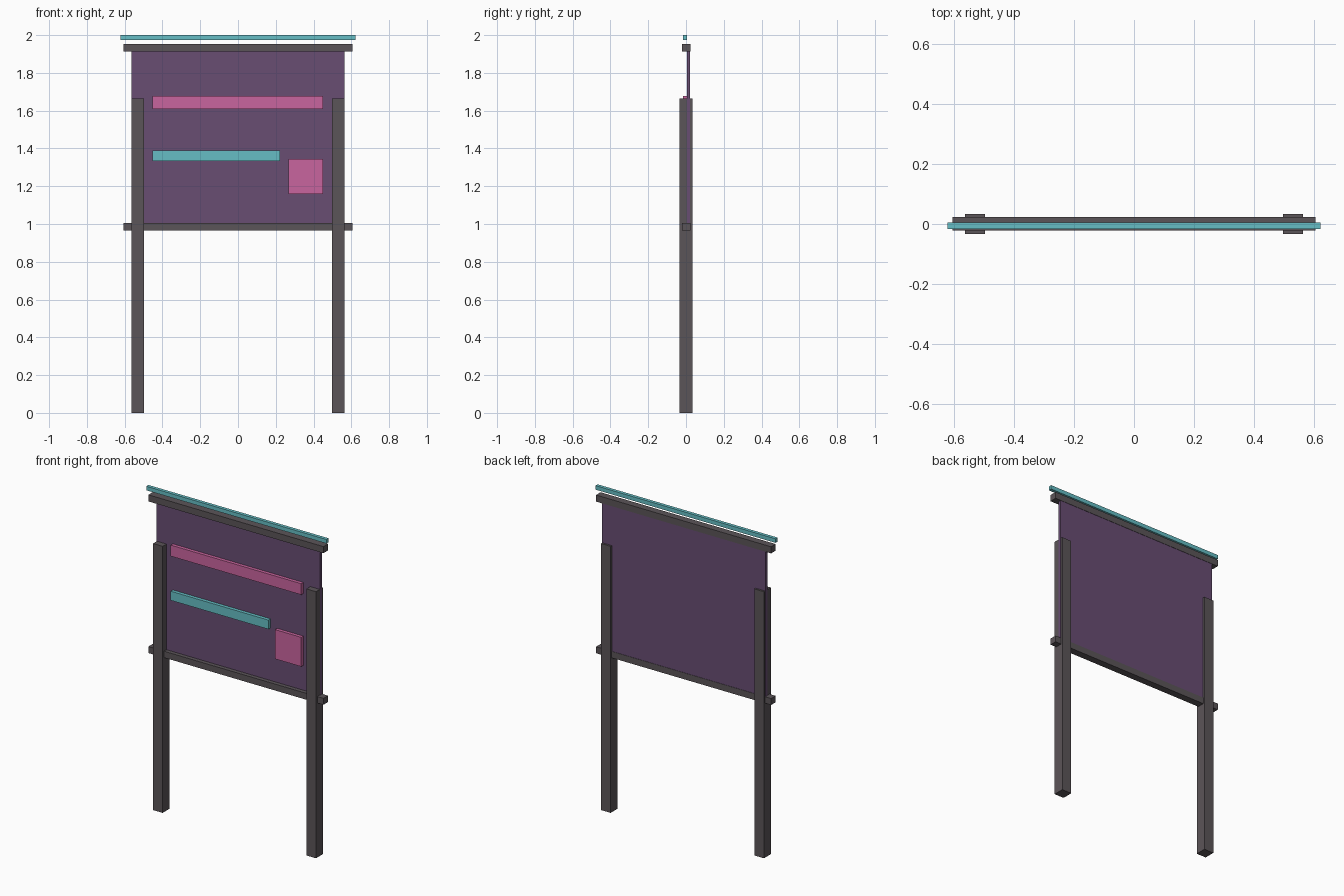
import bpy

if "Cube" in bpy.data.objects:
    bpy.data.objects.remove(bpy.data.objects["Cube"])


def material(name, rgb):
    m = bpy.data.materials.new(name)
    m.diffuse_color = (*rgb, 1.0)
    m.use_nodes = True
    m.node_tree.nodes["Principled BSDF"].inputs["Base Color"].default_value = m.diffuse_color
    return m


GREY = material("dark grey metal", (0.105, 0.090, 0.098))
PURPLE = material("purple panel", (0.138, 0.074, 0.171))
CYAN = material("cyan", (0.133, 0.515, 0.558))
PINK = material("pink", (0.584, 0.130, 0.347))


def box(name, x, y, z, mat):
    """Box from (min, max) ranges on each axis."""
    bpy.ops.mesh.primitive_cube_add(size=1)
    o = bpy.context.object
    o.name = name
    o.location = [(a + b) / 2 for a, b in (x, y, z)]
    o.scale = [b - a for a, b in (x, y, z)]
    bpy.ops.object.transform_apply(location=True, rotation=False, scale=True)
    o.data.materials.append(mat)
    return o


# Two posts
for side, label in ((-1, "left"), (1, "right")):
    x = sorted((side * 0.497, side * 0.563))
    box(label + "_post", x, (-0.034, 0.034), (0, 1.665), GREY)

# Board, its edges just proud of the posts
box("panel", (-0.565, 0.565), (0.004, 0.022), (0.99, 1.93), PURPLE)

# Rails above and below the board
box("bottom_rail", (-0.605, 0.605), (-0.021, 0.024), (0.965, 1.005), GREY)
box("top_rail", (-0.605, 0.605), (-0.021, 0.024), (1.912, 1.953), GREY)

# Light strip floating over the top rail
box("top_light_strip", (-0.622, 0.622), (-0.016, 0.005), (1.975, 2.0), CYAN)

# Raised blocks on the front of the board
FRONT = (-0.017, 0.006)
box("headline_bar", (-0.453, 0.449), FRONT, (1.609, 1.678), PINK)
box("text_bar", (-0.453, 0.223), FRONT, (1.333, 1.390), CYAN)
box("square_block", (0.267, 0.449), FRONT, (1.160, 1.343), PINK)
